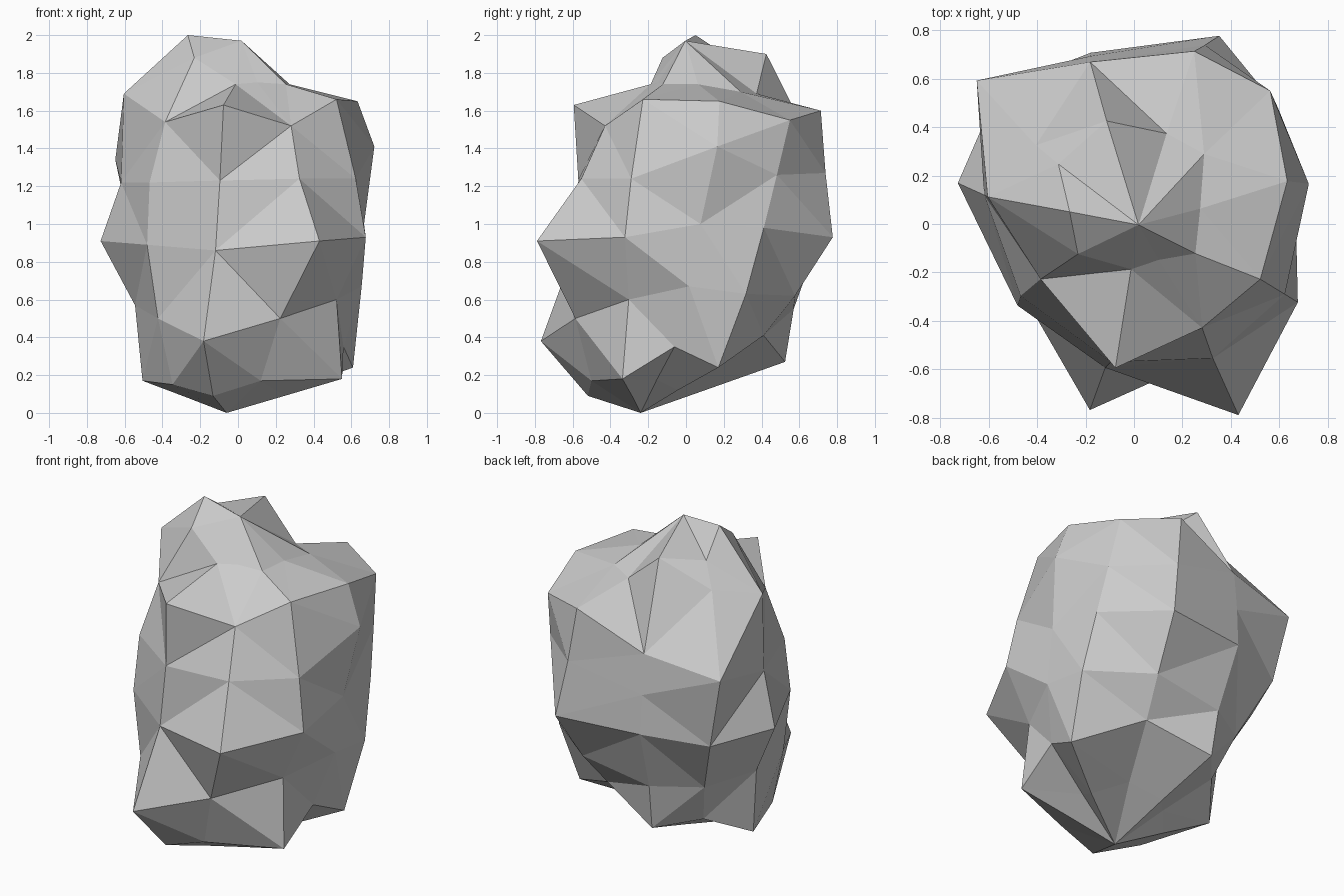
import bpy, bmesh, math

# Boulder: ten vertical profiles around a slightly leaning axis.
# Each entry: compass angle, twist per unit height, then (radius, height) top to bottom.
profiles = [
    (259, 4, [(.157, 1.74), (.556, 1.63), (.485, 1.23), (.466, .86), (.59, .38), (.30, .09)]),
    (305, 4, [(.15, 1.75), (.465, 1.52), (.572, 1.24), (.80, .91), (.484, .50), (.33, .17)]),
    (344, -6, [(.26, 1.74), (.548, 1.66), (.664, 1.24), (.726, .93), (.574, .60), (.615, .18)]),
    (376, 5, [(.28, 1.74), (.664, 1.65), (.763, 1.41), (.715, 1.0), (.71, .67), (.62, .35)]),
    (400, 13, [(.43, 1.70), (.824, 1.55), (.83, 1.26), (.836, .98), (.836, .63), (.762, .24)]),
    (428, 7, [(.43, 1.69), (.80, 1.60), (.88, 1.27), (.98, .93), (.817, .62), (.67, .41)]),
    (101, 6, [(.456, 1.90), (.76, 1.416), (.81, 1.17), (.85, .93), (.752, .55), (.737, .27)]),
    (129, 14, [(.42, 1.87), (.547, 1.74), (.93, 1.34), (.874, .90), (.69, .55), (.573, .29)]),
    (158, 12, [(.29, 2.0), (.63, 1.69), (.644, 1.22), (.765, .91), (.571, .57), (.533, .17)]),
    (204, 0, [(.27, 1.88), (.424, 1.54), (.50, 1.22), (.50, .89), (.42, .50), (.32, .15)]),
]


def on_axis(r, angle, z):
    """Point at a radius and angle from the leaning axis."""
    a = math.radians(angle)
    return (-.02 + .04 * (z - 1) + r * math.cos(a),
            -.12 + .12 * (z - 1) + r * math.sin(a), z)


bm = bmesh.new()
columns = []
for angle, twist, pts in profiles:
    r, z = pts[-1]
    pts = pts + [(r * .5, z * .5)]          # underside ring
    columns.append([bm.verts.new(on_axis(r, angle + twist * (z - 1), z)) for r, z in pts])

top = bm.verts.new(on_axis(0, 0, 1.97))
bottom = bm.verts.new(on_axis(0, 0, 0))

# Skin neighbouring profiles, then close both ends
for i, a in enumerate(columns):
    b = columns[(i + 1) % len(columns)]
    bm.faces.new((top, a[0], b[0]))
    for k in range(len(a) - 1):
        bm.faces.new((a[k], a[k + 1], b[k + 1], b[k]))
    bm.faces.new((bottom, b[-1], a[-1]))

bmesh.ops.triangulate(bm, faces=bm.faces[:], quad_method='BEAUTY')
bmesh.ops.recalc_face_normals(bm, faces=bm.faces[:])

mesh = bpy.data.meshes.new("boulder")
bm.to_mesh(mesh)
bm.free()
boulder = bpy.data.objects.new("boulder", mesh)
bpy.context.collection.objects.link(boulder)
